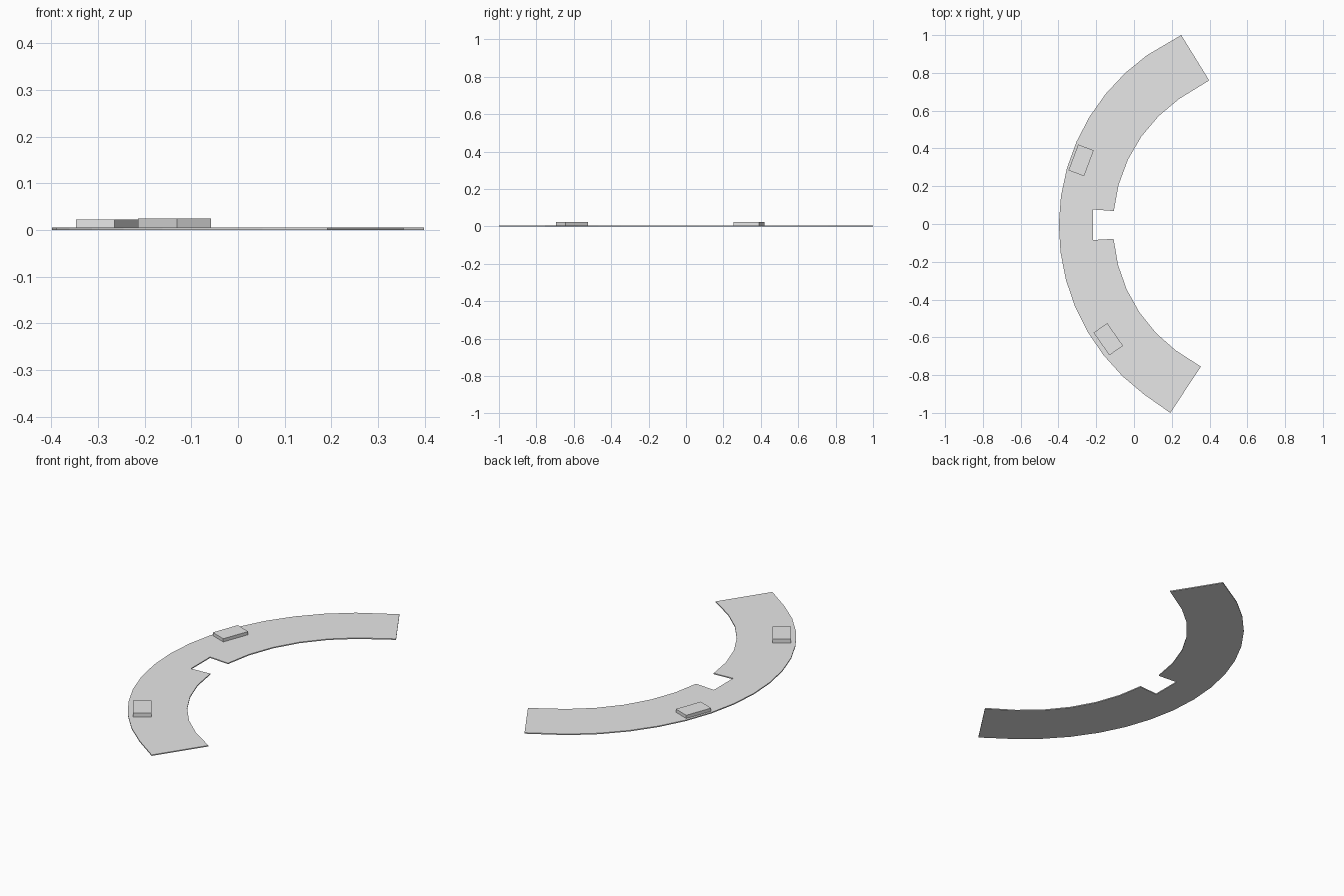
import bpy, bmesh
from math import radians, cos, sin
from mathutils import Matrix, Vector

cube = bpy.data.objects.get("Cube")
if cube:
    bpy.data.objects.remove(cube, do_unlink=True)

grey = bpy.data.materials.new("light_grey")
grey.use_nodes = True
grey.diffuse_color = (0.8, 0.8, 0.8, 1)
shader = next(n for n in grey.node_tree.nodes if n.type == 'BSDF_PRINCIPLED')
shader.inputs["Base Color"].default_value = grey.diffuse_color

CENTRE = Vector((0.71, -0.01))
OUTER, INNER = 1.108, 0.821
SLAB_TOP = 0.0055


def arc(radius, start, end, steps):
    """Points on the ring between two angles in degrees."""
    angles = [radians(start + (end - start) * i / steps) for i in range(steps + 1)]
    return [CENTRE + radius * Vector((cos(a), sin(a))) for a in angles]


def finish(name, bm):
    bmesh.ops.recalc_face_normals(bm, faces=bm.faces)
    mesh = bpy.data.meshes.new(name)
    bm.to_mesh(mesh)
    bm.free()
    mesh.materials.append(grey)
    obj = bpy.data.objects.new(name, mesh)
    bpy.context.collection.objects.link(obj)
    return obj


def plate(name, outline, height):
    """Flat outline raised from the ground to a height."""
    bm = bmesh.new()
    face = bm.faces.new([bm.verts.new((p.x, p.y, 0)) for p in outline])
    top = bmesh.ops.extrude_face_region(bm, geom=[face], use_keep_orig=True)
    verts = [v for v in top["geom"] if isinstance(v, bmesh.types.BMVert)]
    bmesh.ops.translate(bm, verts=verts, vec=(0, 0, height))
    return finish(name, bm)


def block(name, x, y, turn, top):
    """Small raised pad sitting on the curved plate."""
    bm = bmesh.new()
    height = top - SLAB_TOP
    place = (Matrix.Translation((x, y, SLAB_TOP + height / 2))
             @ Matrix.Rotation(radians(turn), 4, 'Z')
             @ Matrix.Diagonal((0.088, 0.146, height, 1)))
    bmesh.ops.create_cube(bm, size=1, matrix=place)
    return finish(name, bm)


# Curved plate: outer edge, lower end, inner edge with square notch, upper end
outline = [Vector((0.25, 1.0))]
outline += arc(OUTER, 125.4, 233.6, 14)
outline += [Vector((0.192, -1.0)), Vector((0.354, -0.755))]
outline += arc(INNER, 233.4, 184.8, 5)
outline += [Vector((-0.218, -0.085)), Vector((-0.218, 0.077))]
outline += arc(INNER, 174.5, 125, 5)
outline += [Vector((0.398, 0.76))]
plate("curved_plate", outline, SLAB_TOP)

# Two raised pads
block("back_pad", -0.28, 0.337, -20.5, 0.0225)
block("front_pad", -0.136, -0.61, 35, 0.025)
